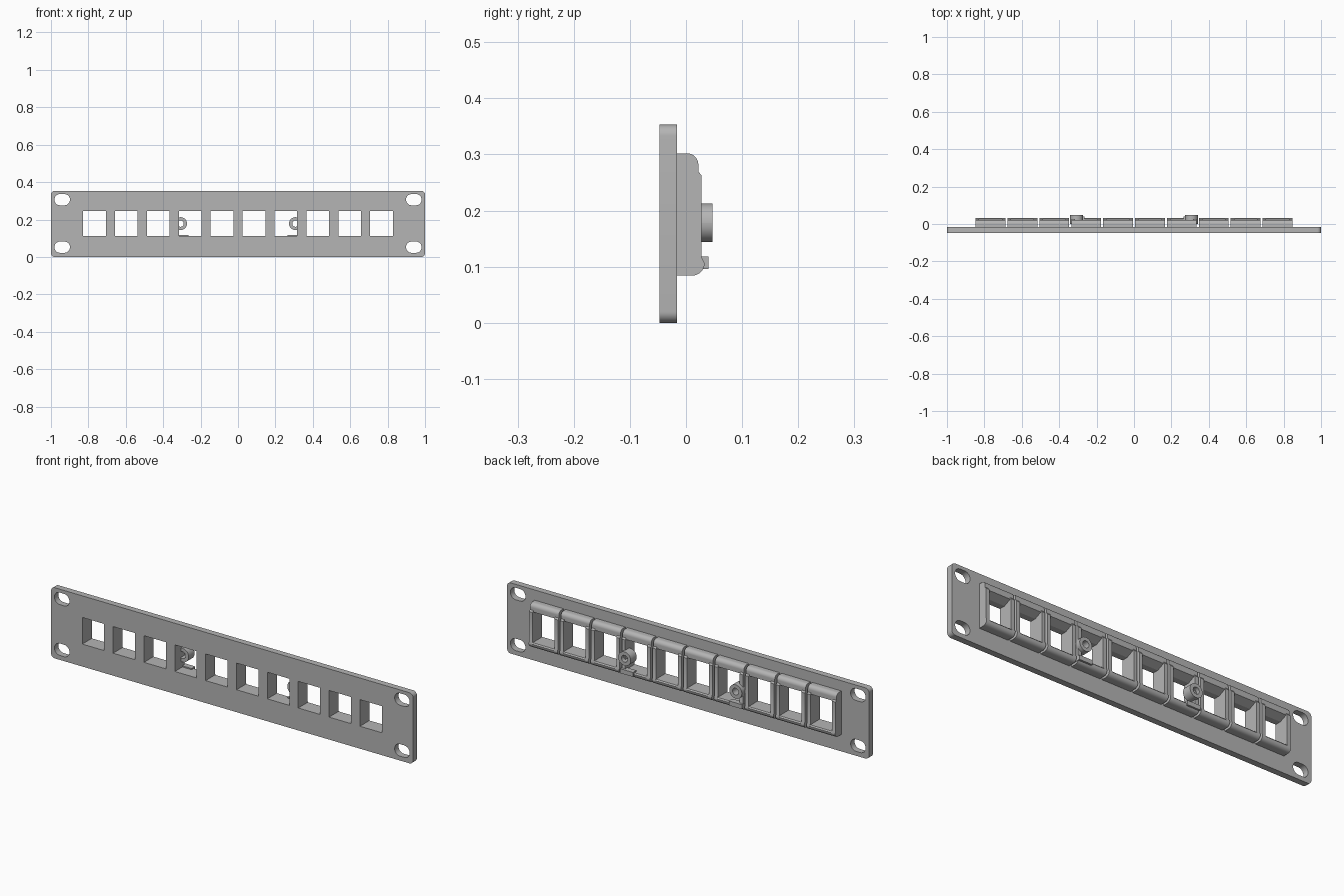
import bpy, bmesh
from math import sin, cos, pi, radians

cube = bpy.data.objects.get("Cube")
if cube:
    bpy.data.objects.remove(cube, do_unlink=True)

grey = bpy.data.materials.new("grey plastic")
grey.use_nodes = True
GREY = (0.46, 0.46, 0.46, 1)
grey.diffuse_color = GREY
grey.node_tree.nodes["Principled BSDF"].inputs["Base Color"].default_value = GREY

PITCH, MODULE_W, WINDOW_W = 0.1705, 0.159, 0.121
FLOOR, CEILING = 0.112, 0.245
FRONT, BACK = -0.047, -0.016


def arc(cx, cy, r, start, end, steps=8):
    angles = [radians(start + (end - start) * i / steps) for i in range(steps + 1)]
    return [(cx + r * cos(a), cy + r * sin(a)) for a in angles]


def rounded_rect(cx, cz, w, h, r):
    dx, dz = w / 2 - r, h / 2 - r
    corners = [(dx, dz, 0), (-dx, dz, 90), (-dx, -dz, 180), (dx, -dz, 270)]
    return [p for x, z, a in corners for p in arc(cx + x, cz + z, r, a, a + 90)]


def rect(x0, x1, z0, z1):
    return [(x0, z0), (x1, z0), (x1, z1), (x0, z1)]


def smooth(ob):
    bpy.ops.object.select_all(action='DESELECT')
    ob.select_set(True)
    bpy.context.view_layer.objects.active = ob
    bpy.ops.object.shade_smooth_by_angle(angle=radians(35))


def outline_solid(name, outlines, y0, y1):
    """Fill outlines drawn in x and z (inner ones become holes), thickened along y."""
    curve = bpy.data.curves.new(name, 'CURVE')
    curve.dimensions = '2D'
    curve.fill_mode = 'BOTH'
    curve.extrude = (y1 - y0) / 2
    for pts in outlines:
        spline = curve.splines.new('POLY')
        spline.points.add(len(pts) - 1)
        for point, (x, z) in zip(spline.points, pts):
            point.co = (x, z, 0, 1)
        spline.use_cyclic_u = True
    curve.materials.append(grey)
    ob = bpy.data.objects.new(name, curve)
    bpy.context.collection.objects.link(ob)
    ob.location.y = (y0 + y1) / 2
    ob.rotation_euler.x = pi / 2
    bpy.ops.object.select_all(action='DESELECT')
    ob.select_set(True)
    bpy.context.view_layer.objects.active = ob
    bpy.ops.object.convert(target='MESH')
    smooth(bpy.context.object)
    return bpy.context.object


def add_profile(bm, pts, x0, x1):
    """Extrude a side profile, given in y and z, along x."""
    face = bm.faces.new([bm.verts.new((x0, y, z)) for y, z in pts])
    moved = bmesh.ops.extrude_face_region(bm, geom=[face], use_keep_orig=True)["geom"]
    bmesh.ops.translate(bm, vec=(x1 - x0, 0, 0),
                        verts=[v for v in moved if isinstance(v, bmesh.types.BMVert)])


def profile_solid(name, parts, x):
    bm = bmesh.new()
    for pts, x0, x1 in parts:
        add_profile(bm, pts, x0, x1)
    bmesh.ops.recalc_face_normals(bm, faces=bm.faces)
    mesh = bpy.data.meshes.new(name)
    bm.to_mesh(mesh)
    bm.free()
    mesh.materials.append(grey)
    ob = bpy.data.objects.new(name, mesh)
    bpy.context.collection.objects.link(ob)
    ob.location.x = x
    smooth(ob)


centres = [(i - 4.5) * PITCH for i in range(10)]

# Front plate with windows and mounting slots
outlines = [rounded_rect(0, 0.1765, 2, 0.353, 0.02)]
for x in centres:
    outlines.append(rect(x - WINDOW_W / 2, x + WINDOW_W / 2, FLOOR, CEILING))
for x in (-0.94, 0.94):
    for z in (0.052, 0.306):
        outlines.append(rounded_rect(x, z, 0.083, 0.06, 0.0295))
outline_solid("front_plate", outlines, FRONT, BACK)

# Socket frames behind each window: side walls joined by rounded bars
top_curve = arc(0.002, 0.282, 0.02, 90, 0)
bottom_curve = arc(0.011, 0.106, 0.022, 0, -90)
wall = [(BACK, 0.084), (BACK, 0.302)] + top_curve + [
    (0.022, 0.27), (0.028, 0.262), (0.028, 0.117)] + bottom_curve
top_bar = [(BACK, CEILING), (BACK, 0.302)] + top_curve + [(0.022, 0.262)]
bottom_bar = [(BACK, 0.084), (BACK, FLOOR), (0.028, FLOOR)] + bottom_curve
inner, outer = WINDOW_W / 2, MODULE_W / 2
for i, x in enumerate(centres):
    profile_solid(f"socket_frame_{i + 1}", [
        (wall, -outer, -inner), (wall, inner, outer),
        (top_bar, -inner, inner), (bottom_bar, -inner, inner)], x)

# Screw bosses and the small rests below them
for side, sign in (("right", -1), ("left", 1)):
    x = sign * 0.307
    ring = [rounded_rect(x, 0.178, 2 * r, 2 * r, r - 0.0001) for r in (0.0345, 0.017)]
    outline_solid(f"{side}_screw_boss", ring, 0.0, 0.047)
    outline_solid(f"{side}_boss_rest",
                  [rect(x - 0.036 + sign * -0.006, x + 0.036 + sign * -0.006, 0.096, 0.118)],
                  0.012, 0.04)
